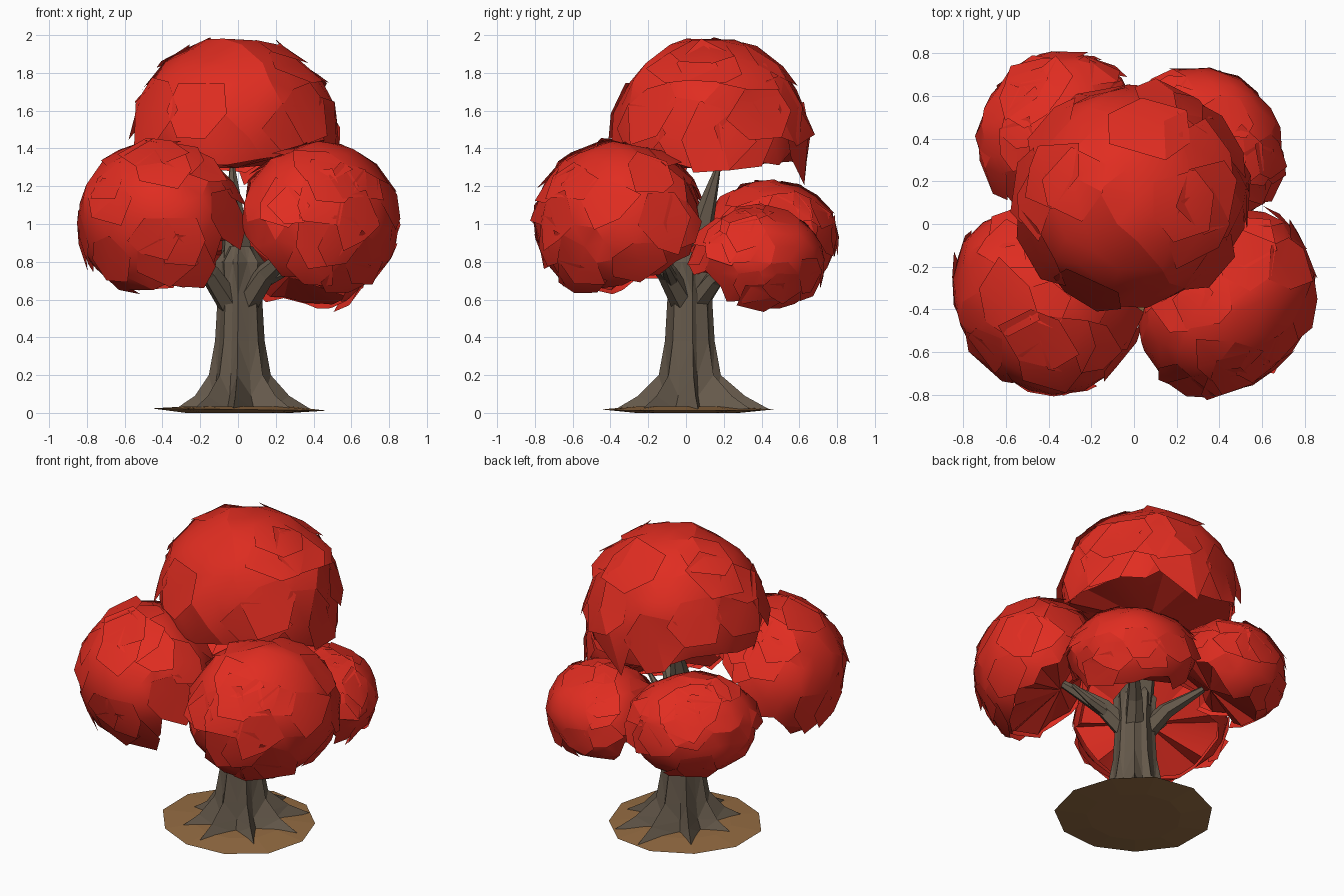
import bpy, bmesh, math, random
from mathutils import Vector, Matrix

random.seed(4)
old = bpy.data.objects.get("Cube")
if old:
    bpy.data.objects.remove(old, do_unlink=True)


def material(name, rgb):
    m = bpy.data.materials.new(name)
    m.use_nodes = True
    m.diffuse_color = (*rgb, 1)
    m.node_tree.nodes["Principled BSDF"].inputs["Base Color"].default_value = (*rgb, 1)
    return m


LEAF = material("red_leaves", (0.75, 0.026, 0.015))
BARK = material("grey_brown_bark", (0.13, 0.1, 0.07))
SOIL = material("brown_soil", (0.3, 0.15, 0.055))


def finish(bm, name, mat, angle=None):
    mesh = bpy.data.meshes.new(name)
    bm.to_mesh(mesh)
    bm.free()
    mesh.materials.append(mat)
    ob = bpy.data.objects.new(name, mesh)
    bpy.context.collection.objects.link(ob)
    if angle:
        bpy.ops.object.select_all(action='DESELECT')
        ob.select_set(True)
        bpy.context.view_layer.objects.active = ob
        bpy.ops.object.shade_smooth_by_angle(angle=math.radians(angle))
    return ob


def loft(bm, rings):
    """Join equal rings of points with quads."""
    loops = [[bm.verts.new(p) for p in ring] for ring in rings]
    n = len(loops[0])
    for a, b in zip(loops, loops[1:]):
        for i in range(n):
            j = (i + 1) % n
            bm.faces.new((a[i], a[j], b[j], b[i]))
    return loops


def wobble(amount):
    return Vector([random.uniform(-amount, amount) for _ in range(3)])


def leaf_clump(name, centre, size, lean, cut):
    """Ragged dome leaning away from the trunk; size is outward, sideways, up."""
    centre, axis = Vector(centre), Vector((lean, 0, 1)).normalized()
    bm = bmesh.new()
    bmesh.ops.create_icosphere(bm, subdivisions=3, radius=1)
    for v in bm.verts:
        v.co = (v.co + wobble(0.07)).normalized() * random.uniform(0.955, 1.01)
    gone = [v for v in bm.verts if v.co.dot(axis) < cut]
    bmesh.ops.delete(bm, geom=gone, context='VERTS')
    # underside that closes the dome just inside the rim
    rim_edges = [e for e in bm.edges if e.is_boundary]
    rim = {v for e in rim_edges for v in e.verts}
    middle = bm.verts.new(axis * (cut + 0.06))
    lip = {v: bm.verts.new(v.co * 0.96 + axis * 0.03) for v in rim}
    for e in rim_edges:
        bm.faces.new((lip[e.verts[0]], lip[e.verts[1]], middle))
    # jagged rim
    for v in rim:
        v.co = v.co * 0.98 - axis * random.uniform(-0.04, 0.1)
    # overlapping leaf patches whose lower edges lift off the shell
    inside = [v for v in bm.verts if not v.is_boundary and v is not middle]
    for hub in random.sample(inside, len(inside) // 4):
        mid = hub.co.copy()
        copies = {}
        for f in list(hub.link_faces):
            for v in f.verts:
                if v not in copies:
                    drop = max(0, (mid - v.co).dot(axis))
                    spot = mid + (v.co - mid) * random.uniform(1, 1.35)
                    copies[v] = bm.verts.new(spot + mid * (0.004 + 0.22 * drop))
            bm.faces.new([copies[v] for v in f.verts])
    bmesh.ops.recalc_face_normals(bm, faces=[f for f in bm.faces if middle in f.verts])
    if middle.link_faces[0].normal.dot(axis) > 0:
        bmesh.ops.reverse_faces(bm, faces=list(middle.link_faces))
    spin = Matrix.Rotation(math.atan2(centre.y, centre.x), 3, 'Z')
    for v in bm.verts:
        v.co = centre + spin @ Vector(a * b for a, b in zip(v.co, size))
    return finish(bm, name, LEAF, 20)


# leaf clumps
leaf_clump("crown_top", (-0.01, 0.13, 1.475), (0.525, 0.545, 0.525), 0, -0.4)
leaf_clump("crown_front_right", (-0.425, -0.36, 1.02), (0.41, 0.47, 0.425), 1, -0.5)
leaf_clump("crown_front_left", (0.43, -0.36, 1.01), (0.395, 0.465, 0.425), 1, -0.5)
leaf_clump("crown_back_right", (-0.365, 0.44, 0.925), (0.35, 0.395, 0.31), 1, -0.5)
leaf_clump("crown_back_left", (0.34, 0.385, 0.81), (0.335, 0.385, 0.29), 1, -0.5)

# trunk with root ridges: height, ridge radius, valley radius
ROOTS = 8
stretch = [random.uniform(0.88, 1.12) for _ in range(ROOTS)]
turn = [random.uniform(-0.12, 0.12) for _ in range(ROOTS * 2)]
rings = []
for z, ridge, valley in ((0.02, 0.38, 0.18), (0.09, 0.265, 0.145), (0.2, 0.165, 0.13),
                         (0.38, 0.132, 0.116), (0.62, 0.118, 0.105), (0.8, 0.13, 0.1),
                         (0.88, 0.07, 0.06)):
    ring = []
    for i in range(ROOTS * 2):
        a = math.tau * i / (ROOTS * 2) + turn[i]
        r = valley if i % 2 else ridge * (stretch[i // 2] if z < 0.15 else 1)
        ring.append((0.01 + r * math.cos(a), 0.02 + r * math.sin(a), z))
    rings.append(ring)
bm = bmesh.new()
loops = loft(bm, rings)
bm.faces.new(loops[-1])
bmesh.ops.triangulate(bm, faces=bm.faces[:])
finish(bm, "trunk", BARK)


def branch(name, points, radii, sides=6):
    """Tapered limb along a path."""
    pts = [Vector(p) for p in points]
    rings = []
    for i, (p, r) in enumerate(zip(pts, radii)):
        d = (pts[min(i + 1, len(pts) - 1)] - pts[max(i - 1, 0)]).normalized()
        u = d.cross(Vector((0.3, 1, 0.1))).normalized()
        w = d.cross(u)
        rings.append([p + r * (u * math.cos(math.tau * k / sides) + w * math.sin(math.tau * k / sides))
                      for k in range(sides)])
    bm = bmesh.new()
    ends = loft(bm, rings)
    bm.faces.new(ends[0][::-1])
    bm.faces.new(ends[-1])
    bmesh.ops.recalc_face_normals(bm, faces=bm.faces[:])
    return finish(bm, name, BARK)


# branches, each front one with a side twig
branch("branch_top", ((0, 0.03, 0.75), (-0.02, 0.09, 1.02), (-0.03, 0.17, 1.3)), (0.1, 0.06, 0.015))
for side, label in ((-1, "right"), (1, "left")):
    branch("branch_front_" + label,
           ((side * 0.03, 0, 0.56), (side * 0.15, -0.1, 0.74), (side * 0.36, -0.28, 0.93)),
           (0.07, 0.055, 0.02))
    branch("twig_front_" + label,
           ((side * 0.12, -0.07, 0.69), (side * 0.26, -0.1, 0.76), (side * 0.36, -0.14, 0.84)),
           (0.04, 0.028, 0.012))
    branch("branch_back_" + label,
           ((side * 0.03, 0.04, 0.56), (side * 0.12, 0.15, 0.71), (side * 0.27, 0.32, 0.84)),
           (0.065, 0.05, 0.02))

# ground disc, thin at the rim with a gently raised middle
bm = bmesh.new()
N = 11
rim = []
for i in range(N):
    a = math.tau * i / N
    r = 0.465 + random.uniform(-0.02, 0.015)
    rim.append((r * math.cos(a), r * math.sin(a), 0.018 - 0.006 * math.cos(a)))
low = [(x * 0.6, y * 0.6, 0) for x, y, z in rim]
inner = [(x * 0.6, y * 0.6, 0.034) for x, y, z in rim]
loops = loft(bm, [low, rim, inner])
bm.faces.new(loops[0][::-1])
bm.faces.new(loops[-1])
finish(bm, "ground_disc", SOIL)
